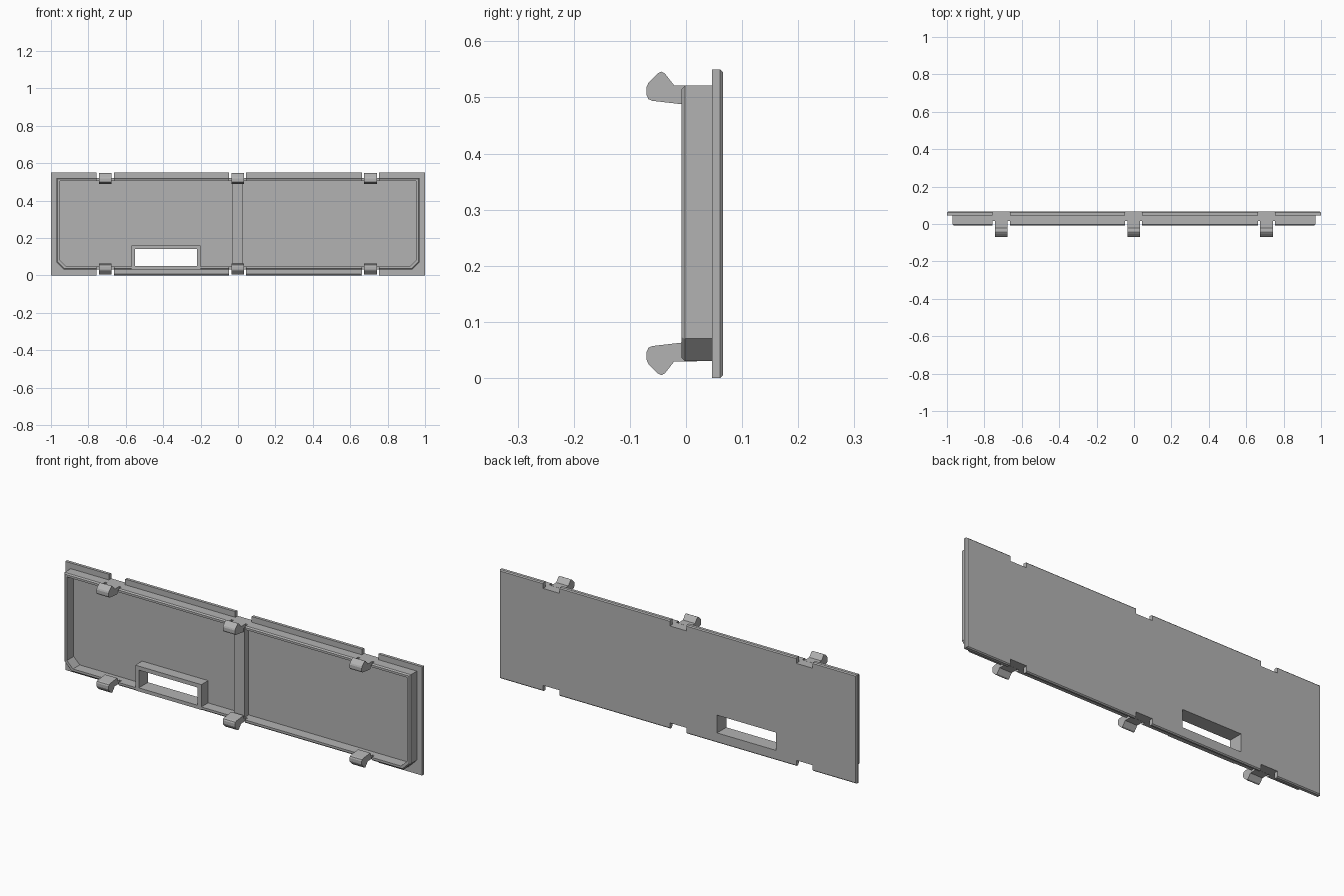
import bpy, bmesh
from mathutils import Vector

cube = bpy.data.objects.get("Cube")
if cube:
    bpy.data.objects.remove(cube, do_unlink=True)

grey = bpy.data.materials.new("matte grey")
grey.use_nodes = True
colour = (0.45, 0.45, 0.45, 1)
grey.diffuse_color = colour
grey.node_tree.nodes["Principled BSDF"].inputs["Base Color"].default_value = colour


def prism(name, pts, axis, a, b, chamfer=0, chamfer_at=None):
    """Extrude a profile: axis 'y' takes (x, z) points, axis 'x' takes (y, z)."""
    def place(p, d):
        return Vector((p[0], d, p[1])) if axis == "y" else Vector((d, p[0], p[1]))
    bm = bmesh.new()
    face = bm.faces.new([bm.verts.new(place(p, a)) for p in pts])
    new = bmesh.ops.extrude_face_region(bm, geom=[face])["geom"]
    offset = place((0, 0), b - a)
    bmesh.ops.translate(bm, vec=offset, verts=[v for v in new if isinstance(v, bmesh.types.BMVert)])
    bmesh.ops.recalc_face_normals(bm, faces=bm.faces)
    if chamfer:
        edges = [e for e in bm.edges if all(abs(v.co.y - chamfer_at) < 1e-5 for v in e.verts)]
        bmesh.ops.bevel(bm, geom=edges, offset=chamfer, segments=1, affect="EDGES")
    mesh = bpy.data.meshes.new(name)
    bm.to_mesh(mesh)
    bm.free()
    mesh.materials.append(grey)
    ob = bpy.data.objects.new(name, mesh)
    bpy.context.collection.objects.link(ob)
    return ob


def rect(x0, x1, z0, z1):
    return [(x0, z0), (x1, z0), (x1, z1), (x0, z1)]


def box(name, x0, x1, y0, y1, z0, z1):
    return prism(name, rect(x0, x1, z0, z1), "y", y0, y1)


def cut(ob, cutters):
    """Subtract the cutters, then discard them."""
    for c in cutters:
        c.hide_render = True
        mod = ob.modifiers.new("cut", "BOOLEAN")
        mod.operation, mod.solver, mod.object = "DIFFERENCE", "EXACT", c
    bpy.context.view_layer.update()
    deps = bpy.context.evaluated_depsgraph_get()
    mesh = bpy.data.meshes.new_from_object(ob.evaluated_get(deps))
    ob.modifiers.clear()
    ob.data = mesh
    for c in cutters:
        bpy.data.objects.remove(c, do_unlink=True)


def rim_outline(inset, corner):
    x, z0, z1 = 0.97 - inset, 0.03 + inset, 0.521 - inset
    return [(-x + corner, z0), (x - corner, z0), (x, z0 + corner),
            (x, z1), (-x, z1), (-x, z0 + corner)]


FRONT, INNER, BACK = -0.008, 0.046, 0.066
CLIPS = (-0.71, -0.002, 0.708)
HALF = 0.034

# Cover plate with edge notches, window opening and bevelled lower front edge
plate = prism("cover_plate", rect(-1, 1, 0, 0.55), "y", INNER, BACK, 0.005, BACK)
cutters = [box("window_cutter", -0.55, -0.22, -0.1, 0.1, 0.05, 0.14)]
for x in CLIPS:
    cutters.append(box("notch_cutter", x - 0.046, x + 0.046, 0.03, 0.1, 0.521, 0.6))
    cutters.append(box("notch_cutter", x - 0.046, x + 0.046, 0.03, 0.1, -0.05, 0.03))
cutters.append(prism("bevel_cutter", [(0.04, -0.006), (0.058, -0.006), (0.04, 0.015)],
                     "x", -0.667, 0.655))
cut(plate, cutters)

# Raised rim with slits on both sides of every clip
rim = prism("rim", rim_outline(0, 0.04), "y", FRONT, INNER + 0.001, 0.006, FRONT)
cutters = [prism("pocket_cutter", rim_outline(0.017, 0.034), "y", -0.1, 0.1)]
for x in CLIPS:
    for side in (-1, 1):
        c = x + side * (HALF + 0.006)
        cutters.append(box("slit_cutter", c - 0.006, c + 0.006, -0.05, 0.016, -0.1, 0.7))
cut(rim, cutters)

# Window surround and centre rib
frame = box("window_frame", -0.57, -0.2, FRONT, INNER + 0.001, 0.032, 0.16)
cut(frame, [box("opening_cutter", -0.55, -0.22, -0.1, 0.1, 0.05, 0.14)])
box("centre_rib", -0.03, 0.028, 0.011, INNER + 0.001, 0.04, 0.512)

# Hooked clips along the top, mirrored along the bottom
hook = [(0.0, 0.488), (-0.008, 0.488), (-0.06, 0.494), (-0.067, 0.497), (-0.07, 0.504),
        (-0.07, 0.519), (-0.067, 0.526), (-0.05, 0.543), (-0.044, 0.546), (-0.038, 0.543),
        (-0.021, 0.5215), (0.02, 0.5215), (0.02, 0.506), (0.0, 0.503)]
for side, label in zip(CLIPS, ("right", "centre", "left")):
    prism(label + "_top_clip", hook, "x", side - HALF, side + HALF)
    lower = [(y, 0.551 - z) for y, z in hook]
    prism(label + "_bottom_clip", lower, "x", side - HALF, side + HALF)
